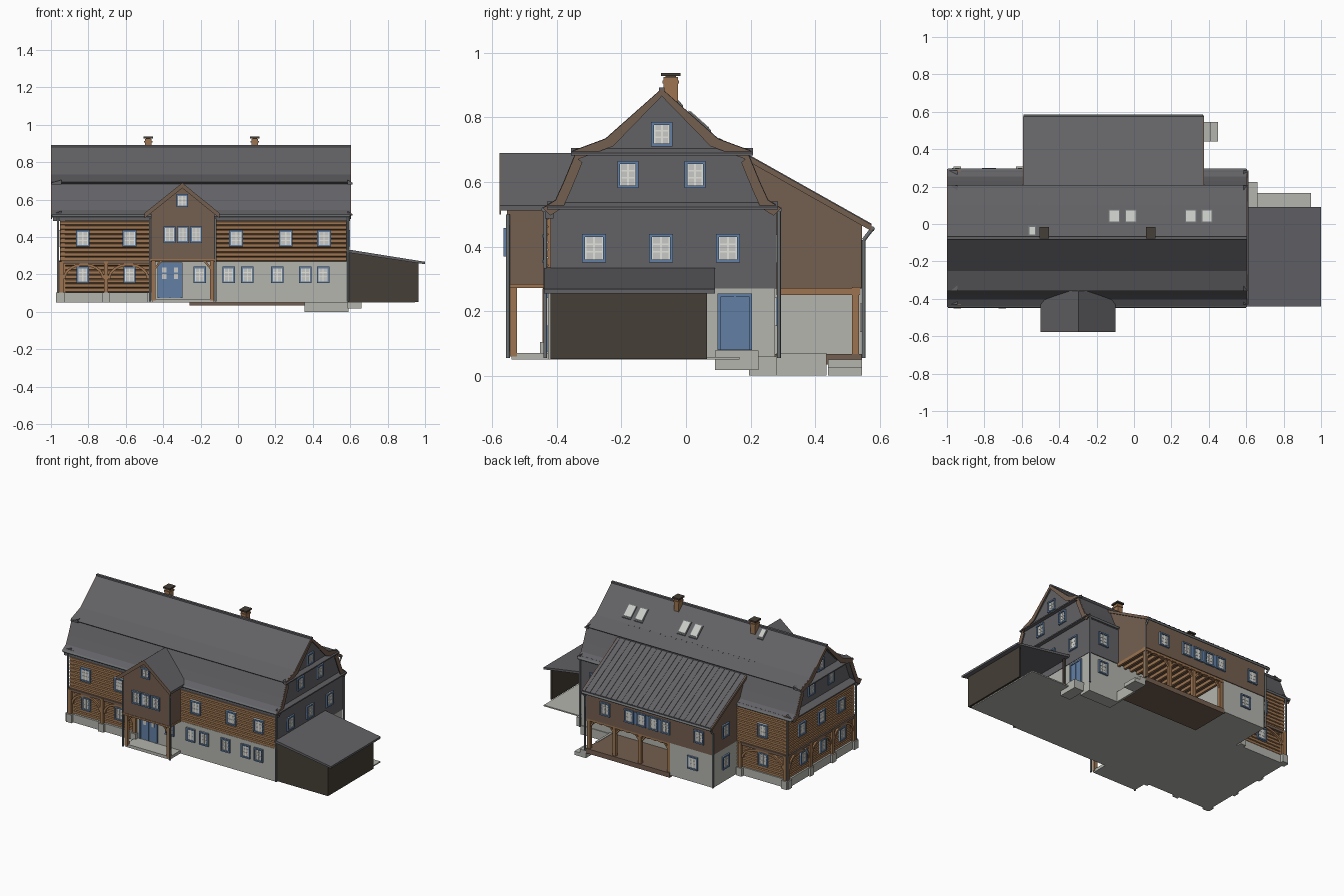
import bpy, bmesh, math
from mathutils import Vector

cube = bpy.data.objects.get("Cube")
if cube:
    bpy.data.objects.remove(cube)

def srgb(*c):
    return [((v / 255 + 0.055) / 1.055) ** 2.4 for v in c] + [1.0]

MATS = {}
for key, col in {"slate": (98, 97, 101), "plaster": (180, 181, 174), "log_wood": (156, 116, 80),
                 "brown_board": (116, 95, 80), "dark_board": (69, 62, 54), "blue_paint": (98, 128, 164),
                 "pane": (200, 202, 198), "white_paint": (228, 228, 222), "gutter_metal": (108, 112, 114)}.items():
    m = bpy.data.materials.new(key)
    m.use_nodes = True
    m.diffuse_color = srgb(*col)
    m.node_tree.nodes["Principled BSDF"].inputs["Base Color"].default_value = srgb(*col)
    MATS[key] = m

def finish(name, bm, mats):
    bmesh.ops.recalc_face_normals(bm, faces=bm.faces[:])
    me = bpy.data.meshes.new(name)
    bm.to_mesh(me)
    bm.free()
    for k in mats:
        me.materials.append(MATS[k])
    ob = bpy.data.objects.new(name, me)
    bpy.context.collection.objects.link(ob)
    return ob

def boxes(name, items):
    """Several boxes (x0, x1, y0, y1, z0, z1, material) as one object."""
    bm, mats = bmesh.new(), []
    for x0, x1, y0, y1, z0, z1, mat in items:
        if mat not in mats:
            mats.append(mat)
        vs = bmesh.ops.create_cube(bm, size=1)["verts"]
        for v in vs:
            v.co = ((x0 + x1) / 2 + v.co.x * (x1 - x0), (y0 + y1) / 2 + v.co.y * (y1 - y0),
                    (z0 + z1) / 2 + v.co.z * (z1 - z0))
        for f in {f for v in vs for f in v.link_faces}:
            f.material_index = mats.index(mat)
    return finish(name, bm, mats)

def prism(name, pts, axis, a, b, mat):
    """Extrude a profile: (y, z) along x, or (x, z) along y."""
    bm = bmesh.new()
    put = (lambda p, t: (t, *p)) if axis == "x" else (lambda p, t: (p[0], t, p[1]))
    lo, hi = [[bm.verts.new(put(p, t)) for p in pts] for t in (a, b)]
    n = len(pts)
    bm.faces.new(lo)
    bm.faces.new(hi[::-1])
    for i in range(n):
        bm.faces.new((lo[i], lo[(i + 1) % n], hi[(i + 1) % n], hi[i]))
    return finish(name, bm, [mat])

def tube(name, p, q, r=0.006, mat="gutter_metal"):
    bm = bmesh.new()
    p, q = Vector(p), Vector(q)
    bmesh.ops.create_cone(bm, cap_ends=True, segments=8, radius1=r, radius2=r, depth=(q - p).length)
    bm.transform((q - p).to_track_quat("Z", "Y").to_matrix().to_4x4())
    bmesh.ops.translate(bm, verts=bm.verts[:], vec=(p + q) / 2)
    for f in bm.faces:
        f.smooth = len(f.verts) == 4
    return finish(name, bm, [mat])

SIGN = {"front": -1, "back": 1, "right_end": 1, "left_end": -1}
def along_x(face):
    return face in ("front", "back")

def wall_boxes(name, face, pos, items):
    """Boxes given on a wall as (u0, u1, depth0, depth1, z0, z1, material)."""
    out = []
    for u0, u1, d0, d1, z0, z1, m in items:
        a, b = sorted((pos + SIGN[face] * d0, pos + SIGN[face] * d1))
        out.append((u0, u1, a, b, z0, z1, m) if along_x(face) else (a, b, u0, u1, z0, z1, m))
    return boxes(name, out)

def window(face, pos, u, z, w=0.074, h=0.088):
    a, b, lo, hi, t = u - w / 2, u + w / 2, z - h / 2, z + h / 2, 0.009
    items = [(a, b, -0.01, 0.003, lo, hi, "pane")]
    items += [(s, s + t, -0.01, 0.01, lo, hi, "blue_paint") for s in (a, b - t)]
    items += [(a, b, -0.01, 0.011, s, s + t, "blue_paint") for s in (lo, hi - t)]
    items += [(u - 0.003, u + 0.003, 0, 0.006, lo, hi, "white_paint")]
    items += [(a + t, b - t, 0, 0.005, lo + h * k - 0.002, lo + h * k + 0.002, "white_paint") for k in (0.38, 0.64)]
    items += [(s, s + 0.004, 0, 0.005, lo + t, hi - t, "white_paint") for s in (a + t, b - t - 0.004)]
    wall_boxes(face + "_window", face, pos, items)

def log_wall(face, pos, u0, u1, z0, z1):
    n = round((z1 - z0) / 0.024)
    p = (z1 - z0) / n
    prof = [(-0.02, z1), (-0.02, z0)]
    for i in range(n):
        z = z0 + i * p
        prof += [(0, z), (0.008, z + 0.004), (0.008, z + p - 0.004)]
    prof.append((0, z1))
    prism(face + "_log_wall", [(pos + SIGN[face] * d, z) for d, z in prof],
          "x" if along_x(face) else "y", u0, u1, "log_wood")

def arcade(face, pos, stops):
    """Posts on stone pads, a head beam, and an arch in each bay."""
    items = [(stops[0], stops[-1], 0, 0.018, 0.258, 0.276, "brown_board")]
    for s in stops:
        items += [(s - 0.011, s + 0.011, 0, 0.02, 0.1, 0.27, "log_wood"),
                  (s - 0.02, s + 0.02, -0.01, 0.028, 0.05, 0.105, "plaster")]
    wall_boxes(face + "_arcade_posts", face, pos, items)
    for a, b in zip(stops, stops[1:]):
        c, r = (a + b) / 2, (b - a) / 2 - 0.008
        arc = [(math.cos(math.pi * i / 14), math.sin(math.pi * i / 14)) for i in range(15)]
        pts = [(c + r * x, 0.175 + 0.085 * y) for x, y in arc]
        pts += [(c + (r - 0.014) * x, 0.175 + 0.071 * y) for x, y in arc[::-1]]
        prism(face + "_arch", pts, "y" if along_x(face) else "x", pos, pos + SIGN[face] * 0.016, "log_wood")

# Main body
boxes("ground_floor", [(-0.945, 0.585, -0.42, 0.275, 0.05, 0.27, "plaster"),
                       (0.355, 0.59, 0.195, 0.28, 0, 0.06, "plaster"),
                       (-0.46, 0.588, -0.428, -0.41, 0.05, 0.27, "plaster")])
boxes("upper_floor", [(-0.945, 0.588, -0.42, 0.28, 0.27, 0.53, "slate")])
boxes("stone_plinth", [(-0.958, -0.46, -0.435, -0.4, 0.05, 0.105, "plaster"),
                       (-0.958, -0.9, -0.435, 0.285, 0.05, 0.105, "plaster"),
                       (-0.958, -0.59, 0.25, 0.285, 0.05, 0.105, "plaster")])
log_wall("front", -0.425, -0.953, 0.58, 0.27, 0.51)
log_wall("front", -0.42, -0.953, -0.45, 0.105, 0.27)
log_wall("left_end", -0.945, -0.43, 0.285, 0.27, 0.53)
log_wall("left_end", -0.943, -0.43, 0.285, 0.105, 0.27)
log_wall("back", 0.28, -0.953, -0.58, 0.27, 0.51)
log_wall("back", 0.275, -0.953, -0.58, 0.105, 0.27)
arcade("front", -0.425, [-0.945, -0.705, -0.465])
arcade("left_end", -0.945, [-0.425, -0.19, 0.045, 0.28])
arcade("back", 0.28, [-0.945, -0.61])

# Two-tier roof: half profile (distance from ridge, height), mirrored
RIDGE = -0.075
HALF = [(0.37, 0.52), (0.33, 0.545), (0.305, 0.6), (0.27, 0.685), (0.283, 0.695), (0.175, 0.735), (0, 0.89)]
def roof_line(t):
    half = [(max(d - t, 0), z - t) for d, z in HALF]
    return [(RIDGE - d, z) for d, z in half] + [(RIDGE + d, z) for d, z in half[-2::-1]]
prism("main_roof", roof_line(0) + roof_line(0.014)[::-1], "x", -0.995, 0.6, "slate")
prism("gable_wall", roof_line(0.013), "x", -0.95, 0.588, "slate")
for name, a, b in (("left_bargeboard", 0.6, 0.605), ("right_bargeboard", -1.0, -0.995)):
    prism(name, roof_line(0.001) + roof_line(0.024)[::-1], "x", a, b, "brown_board")
for x, out in ((0.585, 0.612), (-0.945, -0.998)):
    for y0, y1, z in ((-0.357, 0.207, 0.682), (-0.43, 0.285, 0.515)):
        prism("gable_pent_roof", [(x, z), (out, z), (out, z + 0.008), (x, z + 0.024)], "y", y0, y1, "slate")
boxes("roof_ridge_cap", [(-1.0, 0.605, RIDGE - 0.008, RIDGE + 0.008, 0.88, 0.893, "slate")])
boxes("front_eave_board", [(-0.99, 0.6, -0.437, -0.41, 0.487, 0.512, "slate")])

# Rear wing
def wing_z(y):
    return 0.735 - 0.562 * (y - 0.1)
prism("rear_wing_upper", [(0.2, 0.27), (0.545, 0.27), (0.545, wing_z(0.545) - 0.01), (0.2, wing_z(0.2) - 0.01)],
      "x", -0.58, 0.36, "brown_board")
prism("rear_wing_roof", [(0.1, wing_z(0.1)), (0.575, wing_z(0.575)), (0.575, 0.456), (0.1, 0.722)],
      "x", -0.588, 0.368, "slate")
for x in (-0.594, 0.368):
    prism("wing_bargeboard", [(0.2, wing_z(0.2)), (0.575, wing_z(0.575)), (0.575, 0.448), (0.2, 0.66)],
          "x", x, x + 0.006, "brown_board")
for i in range(25):
    x = -0.585 + i * 0.039
    prism("roof_seam", [(0.1, wing_z(0.1) + 0.003), (0.574, wing_z(0.574) + 0.003), (0.574, 0.46), (0.1, 0.73)],
          "x", x, x + 0.004, "slate")
boxes("wing_room", [(-0.58, -0.26, 0.26, 0.54, 0.05, 0.27, "plaster")])
boxes("porch_floor", [(-0.26, 0.365, 0.275, 0.545, 0.035, 0.067, "brown_board"),
                      (0.355, 0.37, 0.28, 0.435, 0, 0.07, "plaster"),
                      (0.365, 0.41, 0.44, 0.545, 0, 0.05, "plaster"),
                      (0.41, 0.45, 0.44, 0.545, 0, 0.025, "plaster")])
boxes("porch_joists", [(-0.25 + i * 0.05, -0.235 + i * 0.05, 0.28, 0.54, 0.25, 0.272, "log_wood") for i in range(13)]
      + [(-0.26, 0.365, 0.515, 0.54, 0.255, 0.275, "log_wood")])
def post_with_braces(name, x, y, z0, z1, sides):
    boxes(name, [(x - 0.011, x + 0.011, y - 0.011, y + 0.011, z0, z1, "log_wood")])
    for s in sides:
        prism(name + "_brace", [(x, z1 - 0.06), (x + s * 0.05, z1), (x + s * 0.036, z1), (x, z1 - 0.045)],
              "y", y - 0.007, y + 0.007, "log_wood")
for x, sides in ((0.35, (-1,)), (0.16, (-1, 1)), (-0.03, (-1, 1)), (-0.245, (1,))):
    post_with_braces("porch_post", x, 0.525, 0.06, 0.262, sides)

# Front bay over the entrance
prism("bay_wall", [(-0.465, 0.275), (-0.125, 0.275), (-0.125, 0.535), (-0.295, 0.67), (-0.465, 0.535)],
      "y", -0.555, -0.4, "brown_board")
BAY = [(-0.5, 0.528), (-0.298, 0.69), (-0.098, 0.528)]
prism("bay_roof", BAY + [(x, z - 0.016) for x, z in BAY[::-1]], "y", -0.574, -0.34, "slate")
prism("bay_bargeboard", BAY + [(x, z - 0.028) for x, z in BAY[::-1]], "y", -0.578, -0.573, "brown_board")
boxes("entrance_step", [(-0.46, -0.13, -0.54, -0.42, 0.05, 0.07, "plaster")])
boxes("bay_sill", [(-0.47, -0.12, -0.558, -0.42, 0.272, 0.284, "log_wood")])
for x, s in ((-0.452, 1), (-0.138, -1)):
    post_with_braces("bay_post", x, -0.535, 0.06, 0.275, (s,))

# Doors
def door(face, pos, u0, u1, z0, z1):
    m = (u0 + u1) / 2
    wall_boxes(face + "_door", face, pos,
               [(u0, u1, -0.01, 0.005, z0, z1, "blue_paint"), (m - 0.003, m + 0.003, 0, 0.009, z0, z1, "blue_paint")]
               + [(s, s + 0.01, 0, 0.01, z0, z1, "blue_paint") for s in (u0, u1 - 0.01)]
               + [(u0, u1, 0, 0.01, z1 - 0.01, z1, "blue_paint")])
door("front", -0.428, -0.43, -0.297, 0.075, 0.265)
wall_boxes("entrance_door_panes", "front", -0.428,
           [(u, u + 0.022, 0, 0.007, z, z + 0.028, "pane") for u in (-0.405, -0.342) for z in (0.175, 0.21)])
door("right_end", 0.586, 0.098, 0.205, 0.08, 0.255)
boxes("side_door_step", [(0.585, 0.66, 0.09, 0.225, 0.018, 0.078, "plaster")])

# Windows
for x in (-0.83, -0.58, -0.01, 0.255, 0.46):
    window("front", -0.433, x, 0.393)
for x in (-0.83, -0.58, -0.205, -0.05, 0.05, 0.21, 0.36, 0.455):
    window("front", -0.429, x, 0.198, 0.066)
for x in (-0.366, -0.295, -0.224):
    window("front", -0.555, x, 0.413, 0.064)
window("front", -0.555, -0.298, 0.595, 0.062, 0.07)
for face, pos in (("right_end", 0.588), ("left_end", -0.953)):
    for y in (-0.285, -0.078, 0.13):
        window(face, pos, y, 0.395)
        if face == "left_end":
            window(face, pos, y - 0.015, 0.198, 0.066)
    up = 0.588 if face == "right_end" else -0.95
    for y, z, h in ((-0.18, 0.623, 0.084), (0.028, 0.623, 0.084), (-0.075, 0.748, 0.075)):
        window(face, up, y, z, 0.066, h)
for x, y, z in ((-0.775, 0.288, 0.393), (-0.775, 0.283, 0.198), (0.48, 0.28, 0.393), (0.48, 0.276, 0.198),
                (0.22, 0.545, 0.37), (-0.48, 0.545, 0.37), (-0.43, 0.54, 0.18)):
    window("back", y, x, z)
for i in range(4):
    window("back", 0.545, 0.04 - i * 0.09, 0.37, 0.07)
boxes("wing_window_panels", [(-0.03 - i * 0.09, 0.02 - i * 0.09, 0.54, 0.549, 0.33, 0.41, "blue_paint") for i in range(3)])
for z in (0.18, 0.39):
    window("left_end", -0.58, 0.41, z)

# Side shed, open at the back
prism("shed_front_wall", [(0.585, 0.052), (0.965, 0.052), (0.965, 0.265), (0.585, 0.325)], "y", -0.42, -0.41, "dark_board")
boxes("shed_side_wall", [(0.955, 0.965, -0.42, 0.065, 0.052, 0.265, "dark_board"),
                         (0.6, 0.61, 0.05, 0.065, 0.05, 0.31, "dark_board")])
prism("shed_roof", [(0.58, 0.335), (1.0, 0.268), (1.0, 0.255), (0.58, 0.318)], "y", -0.44, 0.09, "slate")
boxes("shed_floor", [(0.585, 0.945, -0.415, 0.165, 0.05, 0.058, "plaster")])

# Chimneys and roof windows
for x, y in ((-0.48, -0.047), (0.09, -0.047)):
    boxes("chimney", [(x - 0.018, x + 0.018, y - 0.022, y + 0.022, 0.8, 0.925, "log_wood"),
                      (x - 0.022, x + 0.022, y - 0.026, y + 0.026, 0.905, 0.914, "log_wood"),
                      (x - 0.026, x + 0.026, y - 0.03, y + 0.03, 0.928, 0.938, "dark_board"),
                      (x - 0.012, x + 0.012, y - 0.016, y + 0.016, 0.92, 0.93, "dark_board")])
def roof_window(x, y, w, l):
    for grow, up, mat in ((0.006, 0.006, "gutter_metal"), (0, 0.009, "pane")):
        ends = [(s, 0.89 - 0.886 * (s - RIDGE)) for s in (y - l / 2 - grow, y + l / 2 + grow)]
        prism("roof_window", [(s, z + up) for s, z in ends] + [(s, z - 0.005) for s, z in ends[::-1]],
              "x", x - w / 2 - grow, x + w / 2 + grow, mat)
for x in (-0.105, -0.018, 0.303, 0.39):
    roof_window(x, 0.043, 0.05, 0.058)
roof_window(-0.545, -0.035, 0.03, 0.04)

# Gutters and downpipes
for y, z, x0, x1 in ((-0.44, 0.515, -0.995, 0.6), (0.29, 0.515, -0.995, -0.59), (0.29, 0.515, 0.37, 0.6), (0.577, 0.455, -0.59, 0.37)):
    tube("gutter", (x0, y, z), (x1, y, z), 0.008)
for x, y, top in ((-0.962, -0.436, 0.51), (0.588, -0.436, 0.51), (-0.962, 0.292, 0.51), (0.59, 0.288, 0.51),
                  (0.368, 0.55, 0.42), (-0.585, 0.55, 0.42), (-0.47, -0.552, 0.5), (-0.12, -0.552, 0.5)):
    tube("downpipe", (x, y, 0.055), (x, y, top))
for x in (0.368, -0.585):
    tube("downpipe_elbow", (x, 0.55, 0.42), (x, 0.577, 0.455))
